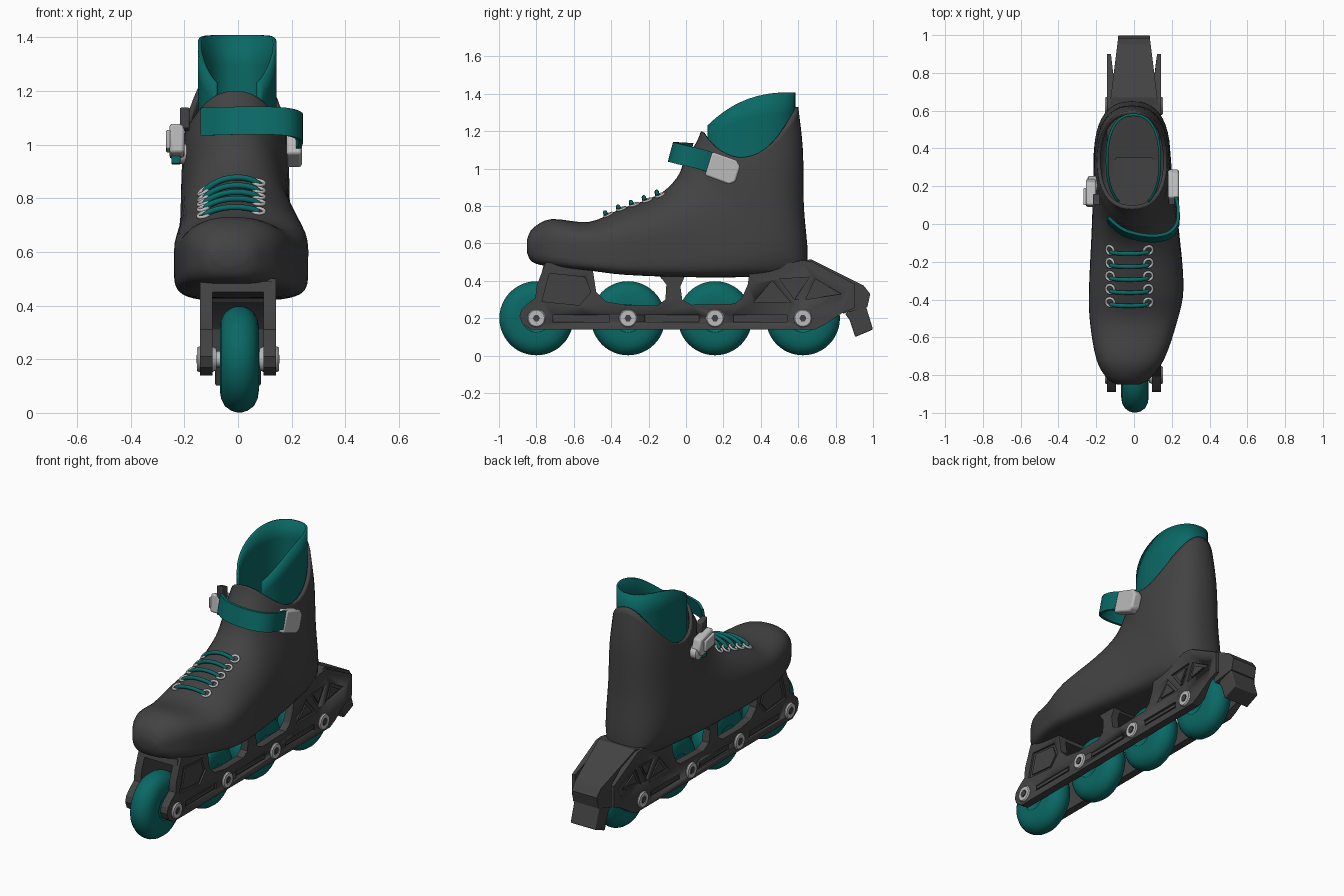
import bpy, bmesh, math
from mathutils import Vector
from mathutils.bvhtree import BVHTree

if "Cube" in bpy.data.objects:
    bpy.data.objects.remove(bpy.data.objects["Cube"])


def material(name, c):
    m = bpy.data.materials.new(name)
    m.diffuse_color = (*c, 1)
    m.use_nodes = True
    m.node_tree.nodes["Principled BSDF"].inputs["Base Color"].default_value = m.diffuse_color
    return m


TEAL = material("teal", (0.003, 0.14, 0.13))
DARK = material("charcoal", (0.055, 0.055, 0.055))
STEEL = material("light_grey", (0.5, 0.5, 0.5))
WHEEL_Y = (-0.80, -0.31, 0.155, 0.625)


def finish(name, bm, mat, angle=35):
    bmesh.ops.recalc_face_normals(bm, faces=bm.faces)
    me = bpy.data.meshes.new(name)
    bm.to_mesh(me)
    bm.free()
    ob = bpy.data.objects.new(name, me)
    bpy.context.collection.objects.link(ob)
    me.materials.append(mat)
    bpy.ops.object.select_all(action='DESELECT')
    ob.select_set(True)
    bpy.context.view_layer.objects.active = ob
    bpy.ops.object.shade_smooth_by_angle(angle=math.radians(angle))
    return ob


def loft(name, rings, mat, cap_start=False, cap_end=False, angle=45, keep=lambda c: True):
    """Skin closed rings of points; keep() can leave a gap."""
    bm = bmesh.new()
    vs = [[bm.verts.new(p) for p in r] for r in rings]
    n = len(vs[0])
    for a, b in zip(vs, vs[1:]):
        for i in range(n):
            quad = (a[i], a[(i + 1) % n], b[(i + 1) % n], b[i])
            if keep(sum((v.co for v in quad), Vector()) / 4):
                bm.faces.new(quad)
    if cap_start:
        bm.faces.new(vs[0])
    if cap_end:
        bm.faces.new(vs[-1])
    bmesh.ops.delete(bm, geom=[v for v in bm.verts if not v.link_faces], context='VERTS')
    return finish(name, bm, mat, angle)


def prism(name, pts, x0, x1, mat, bevel=0.0):
    """Extrude a (y, z) outline from x0 to x1."""
    ob = loft(name, [[(x, y, z) for y, z in pts] for x in (x0, x1)], mat, True, True, 25)
    if bevel:
        m = ob.modifiers.new("bevel", 'BEVEL')
        m.width, m.segments = bevel, 2
    return ob


def lathe(name, prof, y, z, mat, n=40):
    """Turn an (x, radius) profile about the x direction."""
    return loft(name, [[(x, y + r * math.cos(2 * math.pi * i / n), z + r * math.sin(2 * math.pi * i / n))
                        for i in range(n)] for x, r in prof], mat, True, True, 35)


def mirror(ob):
    ob.modifiers.new("mirror", 'MIRROR')


def spline(keys, steps):
    """Catmull-Rom through tuples of values."""
    out = []
    for i in range(len(keys) - 1):
        q = [keys[max(0, min(len(keys) - 1, i + k))] for k in (-1, 0, 1, 2)]
        for s in range(steps):
            t = s / steps
            out.append([0.5 * (2 * b + (c - a) * t + (2 * a - 5 * b + 4 * c - d) * t * t
                               + (3 * b - a - 3 * c + d) * t ** 3) for a, b, c, d in zip(*q)])
    return out + [list(keys[-1])]


# boot: rings fan from toe round the heel to the cuff
# (top y, top z, bottom y, bottom z, half width, centre x, lower power, upper power, sag)
KEYS = [(-.85, .62, -.85, .55, .06, -.03, 2, 2, 0),
        (-.82, .68, -.82, .50, .11, -.03, 3, 2.2, 0),
        (-.72, .73, -.72, .475, .178, -.02, 5, 2.4, 0),
        (-.52, .715, -.52, .455, .23, -.003, 7, 2.5, 0),
        (-.36, .78, -.32, .432, .25, .012, 7, 2.2, 0),
        (-.15, .86, 0, .42, .232, .007, 6, 2.1, 0),
        (-.05, .95, .32, .42, .212, -.005, 4.5, 2.1, 0),
        (-.01, 1.04, .61, .43, .205, -.01, 2.6, 2.2, 0),
        (.01, 1.07, .65, .53, .203, -.01, 2.5, 2.3, .01),
        (.03, 1.10, .63, .80, .20, -.01, 2.4, 2.3, .05),
        (.06, 1.15, .625, 1.10, .193, -.01, 2.3, 2.3, .12),
        (.08, 1.20, .60, 1.33, .185, -.01, 2.2, 2.3, .20)]


def boot_ring(k, n=44):
    ty, tz, by, bz, w, cx, lo, up, sag = k
    ring = []
    for i in range(n):
        a = 2 * math.pi * i / n
        c, s = math.cos(a), math.sin(a)
        e = 2 / (up if s > 0 else lo)
        v = math.copysign(abs(s) ** e, s)
        h = math.copysign(abs(c) ** e, c)
        ring.append((cx + w * h, (ty + by) / 2 + v * (ty - by) / 2,
                     (tz + bz) / 2 + v * (tz - bz) / 2 - sag * (1 - v * v)))
    return ring


boot = loft("boot_shell", [boot_ring(k) for k in spline(KEYS, 4)], DARK, True)
tree = BVHTree.FromPolygons([v.co for v in boot.data.vertices], [p.vertices[:] for p in boot.data.polygons])
m = boot.modifiers.new("thickness", 'SOLIDIFY')
m.thickness, m.offset = 0.02, -1

# liner: tube with a sloping top edge, open at the tongue
rings = []
for f in (0, .25, .5, .75, 1):
    ring = []
    for i in range(48):
        c, s = math.cos(math.pi * i / 24), math.sin(math.pi * i / 24)
        y = 0.335 + 0.25 * math.copysign(abs(s) ** .85, s)
        lip = 1.2 + 0.208 * (1 - max(0, 1 - (y - .085) / .5) ** 2.6)
        ring.append((-.003 + .147 * math.copysign(abs(c) ** .85, c), y, 0.96 + f * (lip - 0.96)))
    rings.append(ring)
liner = loft("liner", rings, TEAL, keep=lambda c: c.y > .108)
m = liner.modifiers.new("thickness", 'SOLIDIFY')
m.thickness, m.offset = 0.014, -1


def tube(name, pts, r, mat):
    cu = bpy.data.curves.new(name, 'CURVE')
    cu.dimensions, cu.bevel_depth, cu.bevel_resolution, cu.use_fill_caps = '3D', r, 3, True
    sp = cu.splines.new('POLY')
    sp.points.add(len(pts) - 1)
    for p, q in zip(sp.points, pts):
        p.co = (*q, 1)
    cu.materials.append(mat)
    bpy.context.collection.objects.link(bpy.data.objects.new(name, cu))


# laces and eyelets, laid on the instep
for j in range(5):
    y = -0.425 + 0.069 * j
    pts = []
    for i in range(13):
        x = -0.125 + 0.2 * i / 12
        hit = tree.ray_cast(Vector((x, y, 2)), Vector((0, 0, -1)))
        bow = math.sin(math.pi * i / 12) ** .5 if 0 < i < 12 else 0
        pts.append((x, y - 0.008 * bow, hit[0].z + 0.004 + 0.014 * bow))
        if i in (0, 12):
            bpy.ops.mesh.primitive_torus_add(major_radius=0.023, minor_radius=0.007, major_segments=20, minor_segments=8,
                                             location=hit[0] + hit[1] * 0.004 + Vector((0, 0.012, 0.004)),
                                             rotation=hit[1].to_track_quat('Z', 'Y').to_euler())
            ob = bpy.context.object
            ob.name = "eyelet"
            ob.data.materials.append(STEEL)
            bpy.ops.object.shade_smooth()
    tube("lace", pts, 0.011, TEAL)

# ankle strap
path = [Vector(p) for p in spline([(-.135, .02, 1.085), (-.05, -.045, 1.088), (.08, -.075, 1.09), (.18, -.06, 1.085),
                                   (.228, -.005, 1.07), (.232, .08, 1.05), (.21, .17, 1.02)], 5)]
rings = []
for i, p in enumerate(path):
    t = path[min(i + 1, len(path) - 1)] - path[max(i - 1, 0)]
    nrm = Vector((t.y, -t.x, 0)).normalized() * 0.008
    up = Vector((0, .014, .052))
    rings.append([p + nrm + up, p - nrm + up, p - nrm - up, p + nrm - up])
loft("ankle_strap", rings, TEAL, True, True)

# buckles on both sides
prism("right_buckle", [(.14, 1.09), (.27, 1.045), (.29, 1.01), (.265, .93), (.23, .915), (.10, .965)], .18, .238, STEEL, .01)
prism("left_buckle", [(.10, 1.08), (.22, 1.05), (.24, .99), (.21, .945), (.09, .97)], -.255, -.20, STEEL, .01)
prism("left_buckle_lever", [(.10, 1.055), (.19, 1.035), (.19, .97), (.10, .985)], -.268, -.25, STEEL, .005)
prism("left_strap_anchor", [(.10, 1.14), (.16, 1.12), (.16, 1.05), (.10, 1.06)], -.217, -.18, DARK, .006)
prism("left_strap_tail", [(.15, .97), (.20, .96), (.19, .925), (.15, .93)], -.248, -.215, TEAL, .004)
lathe("left_buckle_dial", [(-.245, .03), (-.24, .038), (-.19, .038)], .215, .965, STEEL, 20)

# side plate of the chassis, with recessed panels; thinner towards the back
plate = prism("side_plate", [(-.89, .21), (-.875, .17), (-.83, .14), (.69, .14), (.74, .165), (.83, .225), (.90, .255),
                             (.90, .385), (.67, .505), (.62, .51), (.34, .45), (.33, .38), (.30, .31), (.26, .278),
                             (.03, .272), (-.02, .30), (-.03, .37), (.0, .44), (-.15, .44), (-.105, .38), (-.11, .30),
                             (-.15, .272), (-.33, .272), (-.43, .29), (-.48, .34), (-.50, .47), (-.75, .50),
                             (-.80, .37), (-.805, .31), (-.85, .275), (-.88, .245)], .095, .142, DARK)
for v in plate.data.vertices:
    if v.co.y > .8 and v.co.x < .12:
        v.co.x = .122
PANELS = [[(-.77, .29), (-.73, .44), (-.54, .42), (-.51, .34), (-.57, .27)],
          [(.36, .285), (.56, .285), (.46, .40)], [(.50, .41), (.58, .30), (.66, .42)],
          [(.64, .30), (.69, .41), (.83, .33)]]
PANELS += [[(a, .18), (b, .18), (b, .218), (a, .218)] for a, b in ((-.71, -.41), (-.22, .07), (.255, .54))]
for p in PANELS:
    cutter = prism("cutter", p, .131, .16, DARK)
    b = plate.modifiers.new("recess", 'BOOLEAN')
    b.operation, b.object, b.solver = 'DIFFERENCE', cutter, 'EXACT'
    bpy.context.view_layer.objects.active = plate
    bpy.ops.object.modifier_apply(modifier="recess")
    bpy.data.objects.remove(cutter)
    cy, cz = (sum(q[k] for q in p) / len(p) for k in (0, 1))
    k = {3: (.6, .6), 4: (.94, .5), 5: (.8, .8)}[len(p)]
    mirror(prism("panel_inset", [(cy + (y - cy) * k[0], cz + (z - cz) * k[1]) for y, z in p], .125, .139, DARK))
mirror(plate)

# bridges between the plates under the sole, and brake at the back
prism("front_bridge", [(-.77, .45), (-.76, .49), (-.50, .475), (-.50, .43)], -.125, .125, DARK)
prism("middle_bridge", [(-.13, .41), (-.15, .44), (.0, .44), (-.02, .41)], -.12, .12, DARK)
prism("rear_bridge", [(.35, .41), (.35, .455), (.64, .51), (.66, .44)], -.12, .12, DARK)
brake = prism("brake_housing", [(.60, .43), (.60, .505), (.67, .515), (.95, .375), (.985, .33), (.97, .26), (.84, .225),
                                (.83, .31), (.77, .39), (.70, .43)], -1, 1, DARK)
for v in brake.data.vertices:
    v.co.x *= .132 - .05 * (v.co.y - .6) / .4
prism("brake_pad", [(.85, .225), (.875, .19), (.905, .10), (1.0, .14), (.96, .27)], -.085, .085, DARK, .006)

# wheels, axles and bolts
half = [(.072, .075), (.073, .115), (.068, .148), (.054, .175), (.030, .192), (.010, .198)]
for y in WHEEL_Y:
    rim = [(.058, .03), (.060, .06)] + half
    lathe("wheel", [(x + .005, r) for x, r in rim + [(-x, r) for x, r in rim[::-1]]], y, .2, TEAL, 48)
    lathe("axle", [(-.14, .03), (.14, .03)], y, .2, STEEL, 20)
    mirror(lathe("axle_boss", [(.08, .04), (.10, .05)], y, .2, STEEL, 24))
    mirror(lathe("bolt", [(.13, .048), (.146, .048), (.153, .043), (.153, .022), (.146, .022)], y, .2, STEEL, 24))
    mirror(lathe("bolt_socket", [(.143, .019), (.154, .019)], y, .2, DARK, 6))
